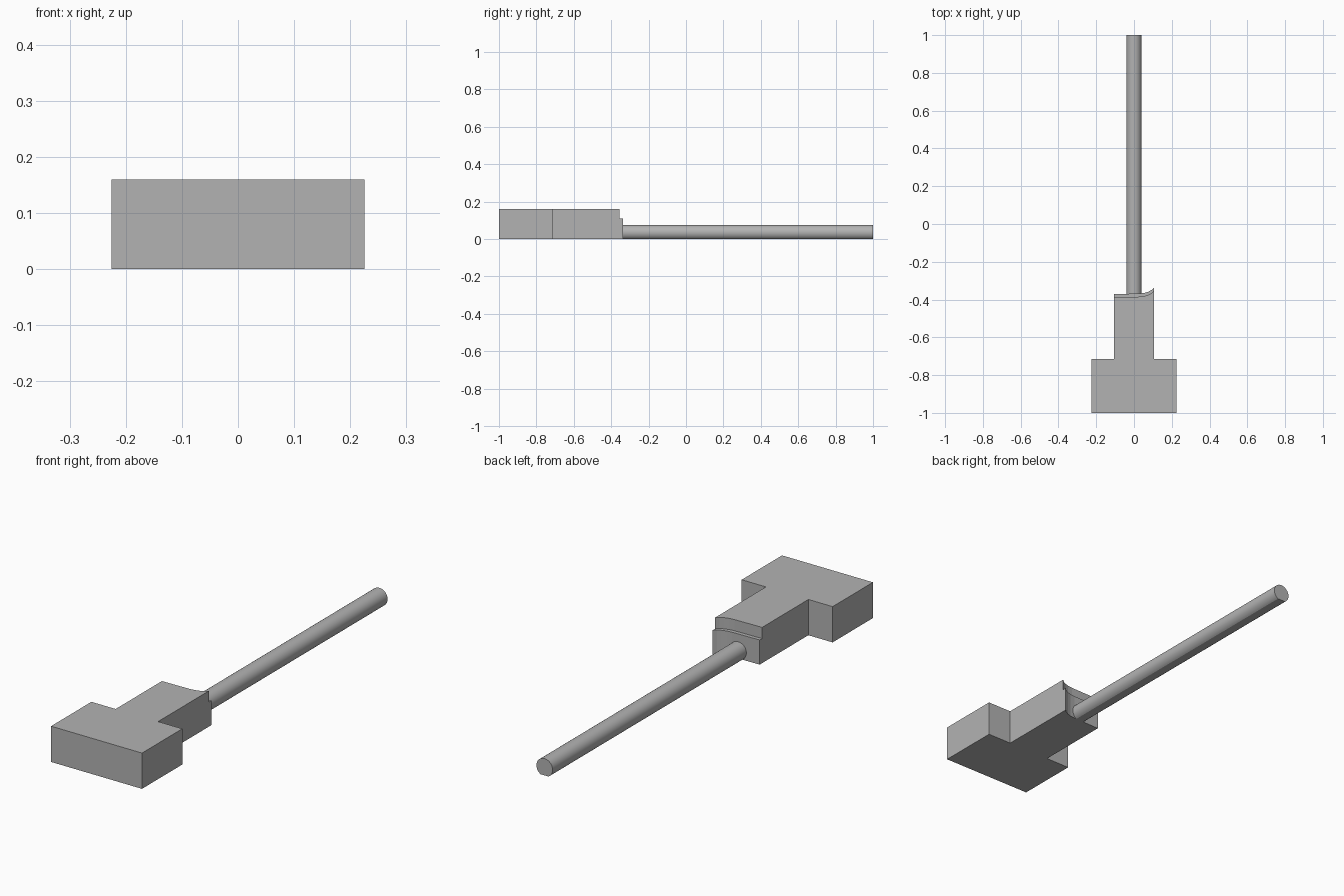
import bpy, bmesh, math

cube = bpy.data.objects.get("Cube")
if cube:
    bpy.data.objects.remove(cube, do_unlink=True)

grey = bpy.data.materials.new("plain grey")
grey.use_nodes = True
colour = (0.45, 0.45, 0.45, 1)
grey.diffuse_color = colour
grey.node_tree.nodes["Principled BSDF"].inputs["Base Color"].default_value = colour


def extrude_profile(name, points, offset):
    """Close a planar profile and extrude it along the offset."""
    bm = bmesh.new()
    face = bm.faces.new([bm.verts.new(p) for p in points])
    result = bmesh.ops.extrude_face_region(bm, geom=[face])
    moved = [v for v in result["geom"] if isinstance(v, bmesh.types.BMVert)]
    bmesh.ops.translate(bm, verts=moved, vec=offset)
    bmesh.ops.recalc_face_normals(bm, faces=bm.faces)
    mesh = bpy.data.meshes.new(name)
    bm.to_mesh(mesh)
    bm.free()
    mesh.materials.append(grey)
    obj = bpy.data.objects.new(name, mesh)
    bpy.context.collection.objects.link(obj)
    return obj


HALF_HEAD, HALF_NECK = 0.225, 0.105
FRONT, SHOULDER = -1.0, -0.715
STEP, TOP = 0.11, 0.16


def neck_end(shift):
    """Back edge of the neck, flaring into a hook on the +x side."""
    curve = [(0.105, -0.338), (0.092, -0.35), (0.075, -0.359),
             (0.055, -0.365), (0.03, -0.368), (-0.105, -0.371)]
    return [(x, y - shift) for x, y in curve]


def head_outline(shift, z):
    outline = [(-HALF_NECK, SHOULDER), (-HALF_HEAD, SHOULDER), (-HALF_HEAD, FRONT),
               (HALF_HEAD, FRONT), (HALF_HEAD, SHOULDER), (HALF_NECK, SHOULDER)]
    return [(x, y, z) for x, y in outline + neck_end(shift)]


# T-shaped head in two layers, the upper one stepped back at the neck
extrude_profile("head_lower", head_outline(0, 0), (0, 0, STEP))
extrude_profile("head_upper", head_outline(0.017, STEP), (0, 0, TOP - STEP))

# The layers meet flush, so drop the hidden faces between them
for name, top_layer in (("head_upper", True),):
    mesh = bpy.data.objects[name].data
    bm = bmesh.new()
    bm.from_mesh(mesh)
    hidden = [f for f in bm.faces if f.normal.z < -0.9]
    bmesh.ops.delete(bm, geom=hidden, context="FACES_ONLY")
    bm.to_mesh(mesh)
    bm.free()

# Round handle with a flat underside
RADIUS, CENTRE = 0.04, 0.035
start = -math.asin(CENTRE / RADIUS)
sweep = math.pi - 2 * start
SEGMENTS = 40
arc = [start + sweep * i / SEGMENTS for i in range(SEGMENTS + 1)]
handle = extrude_profile(
    "handle",
    [(RADIUS * math.cos(a), -0.375, CENTRE + RADIUS * math.sin(a)) for a in arc],
    (0, 1.375, 0))
bpy.context.view_layer.objects.active = handle
handle.select_set(True)
bpy.ops.object.shade_smooth_by_angle(angle=math.radians(30))
